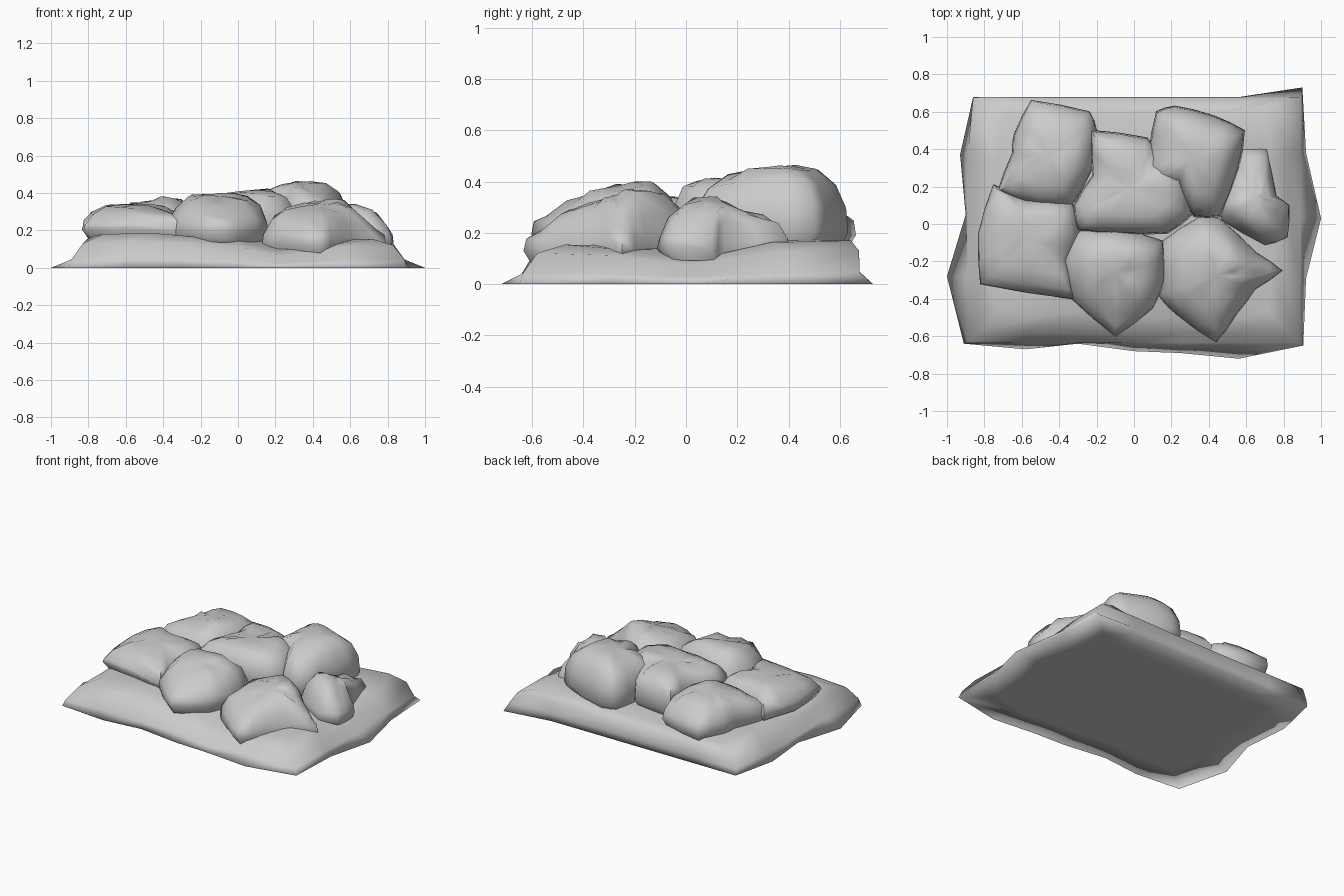
import bpy, bmesh, math, random

if "Cube" in bpy.data.objects:
    bpy.data.objects.remove(bpy.data.objects["Cube"])

random.seed(7)


def finish(name, bm, angle):
    bmesh.ops.recalc_face_normals(bm, faces=bm.faces)
    me = bpy.data.meshes.new(name)
    bm.to_mesh(me)
    bm.free()
    ob = bpy.data.objects.new(name, me)
    bpy.context.collection.objects.link(ob)
    bpy.ops.object.select_all(action='DESELECT')
    ob.select_set(True)
    bpy.context.view_layer.objects.active = ob
    bpy.ops.object.shade_smooth_by_angle(angle=math.radians(angle))
    return ob


def bridge(bm, a, b):
    n = len(a)
    for i in range(n):
        bm.faces.new((a[i], a[(i + 1) % n], b[(i + 1) % n], b[i]))


def cap(bm, ring, co):
    c = bm.verts.new(co)
    for i in range(len(ring)):
        bm.faces.new((ring[i], ring[(i + 1) % len(ring)], c))


# Height of the mound's wavy top: a rise at the left, hollows at the front right and right
def ground_z(x, y):
    def bump(cx, cy, r):
        return math.exp(-((x - cx) ** 2 + (y - cy) ** 2) / r ** 2)
    return (.155 + .035 * bump(-.55, -.45, .3) + .02 * bump(.6, .5, .35)
            - .08 * bump(.28, -.55, .2) - .065 * bump(.8, 0, .22))


# Ground mound: flat underneath, thin flared rim, steep flank, corners tapering to points
def ground():
    outline = [(-.91, -.64), (-.58, -.67), (-.3, -.64), (0, -.68), (.25, -.69), (.56, -.72),
               (.905, -.65), (.92, -.29), (1, .03), (.92, .38), (.9, .73), (.57, .68), (.2, .68),
               (-.2, .68), (-.55, .68), (-.86, .68), (-.93, .37), (-.9, .05), (-1, -.28)]
    bm = bmesh.new()
    rings = [[bm.verts.new((x, y, 0)) for x, y in outline]]
    # each ring: x limit, front limit, back limit, share of the height
    for lx, lf, lb, f in ((.89, .635, .677, .28), (.83, .58, .675, .78),
                          (.74, .48, .6, 1), (.5, .3, .4, 1), (.25, .15, .2, 1)):
        ring = []
        for x, y in outline:
            if lx > .8:
                px, py = max(-lx, min(lx, x)), max(-lf, min(lb, y))
            else:
                px, py = x * lx / .93, y * (lf / .66 if y < 0 else lb / .68)
            ring.append(bm.verts.new((px, py, ground_z(px, py) * f)))
        bridge(bm, rings[-1], ring)
        rings.append(ring)
    cap(bm, rings[-1], (0, 0, .15))
    # flat underside
    under = [bm.verts.new((x * .78, y * .74, 0)) for x, y in outline]
    bridge(bm, under, rings[0])
    cap(bm, under, (0, 0, 0))
    finish("ground_mound", bm, 180)


# Boulder: footprint outline, lowest and shoulder heights, and several peaks shaping its top
def boulder(name, outline, zb, zs, peaks):
    cx = sum(p[0] for p in outline) / len(outline)
    cy = sum(p[1] for p in outline) / len(outline)
    pts = []
    for i, (x, y) in enumerate(outline):
        nx, ny = outline[(i + 1) % len(outline)]
        pts += [(x, y), ((x + nx) / 2 + (x + nx - 2 * cx) * .01, (y + ny) / 2 + (y + ny - 2 * cy) * .01)]

    # inverse-distance blend of the peak heights
    def crown(x, y):
        w = [1 / ((x - p[0]) ** 2 + (y - p[1]) ** 2 + .003) for p in peaks]
        return sum(a * p[2] for a, p in zip(w, peaks)) / sum(w)

    bm = bmesh.new()

    def ring(s, base, share, jit):
        out = []
        for x, y in pts:
            qx, qy = cx + (x - cx) * s, cy + (y - cy) * s
            z = base + (crown(qx, qy) - base) * share
            out.append(bm.verts.new((qx, qy, z + random.uniform(-jit, jit))))
        return out

    rings = [ring(.9, zb, 0, .005), ring(1.01, zb + .05, 0, .01), ring(.98, zs, .05, .012),
             ring(.84, zs, .6, .012), ring(.6, zs, .93, .012), ring(.3, zs, 1, .006)]
    for a, b in zip(rings, rings[1:]):
        bridge(bm, a, b)
    cap(bm, rings[-1], (cx, cy, crown(cx, cy)))
    finish(name, bm, 75)


ground()
boulder("boulder_back_left", [(-.55, .66), (-.24, .6), (-.2, .5), (-.22, .3), (-.33, .1), (-.52, .1),
        (-.73, .17), (-.65, .38), (-.64, .48)], .14, .24,
        [(-.5, .5, .36), (-.35, .3, .39), (-.58, .25, .34), (-.5, .62, .3)])
boulder("boulder_left", [(-.75, .21), (-.58, .13), (-.33, .11), (-.29, -.05), (-.35, -.2), (-.32, -.4),
        (-.82, -.32), (-.83, -.05)], .16, .24,
        [(-.58, -.1, .345), (-.45, -.05, .34), (-.7, -.15, .32), (-.5, -.28, .31)])
boulder("boulder_centre", [(-.23, .5), (.07, .46), (.14, .36), (.28, .28), (.31, .05), (.18, -.05),
        (-.1, -.05), (-.3, -.03), (-.32, .1), (-.22, .26)], .15, .3,
        [(.0, .02, .42), (.22, .18, .44), (.0, .3, .39), (-.2, .1, .38)])
boulder("boulder_back_right", [(.12, .6), (.22, .63), (.42, .58), (.59, .5), (.56, .3), (.46, .04),
        (.32, .04), (.22, .2), (.06, .22), (.08, .38)], .15, .3,
        [(.45, .28, .485), (.32, .42, .475), (.2, .45, .43), (.4, .13, .4), (.13, .27, .42)])
boulder("boulder_right", [(.57, .4), (.71, .4), (.76, .15), (.83, .1), (.82, -.07), (.7, -.11),
        (.47, .02), (.46, .12), (.53, .3)], .09, .17,
        [(.6, .06, .37), (.68, .02, .34), (.62, .28, .26), (.8, .03, .22)])
boulder("boulder_front_centre", [(-.38, -.2), (-.3, -.04), (-.1, -.02), (.15, -.09), (.16, -.3),
        (.1, -.45), (-.1, -.6), (-.33, -.4)], .14, .24,
        [(-.18, -.2, .4), (-.02, -.12, .42), (.06, -.28, .38), (-.1, -.45, .34), (-.1, -.58, .26)])
boulder("boulder_front_right", [(.15, -.09), (.35, .04), (.46, .03), (.65, -.15), (.79, -.25),
        (.65, -.35), (.55, -.48), (.44, -.63), (.25, -.5), (.13, -.38)], .07, .17,
        [(.53, -.2, .39), (.4, -.12, .36), (.22, -.25, .34), (.38, -.42, .31), (.44, -.6, .22),
         (.76, -.25, .22)])
